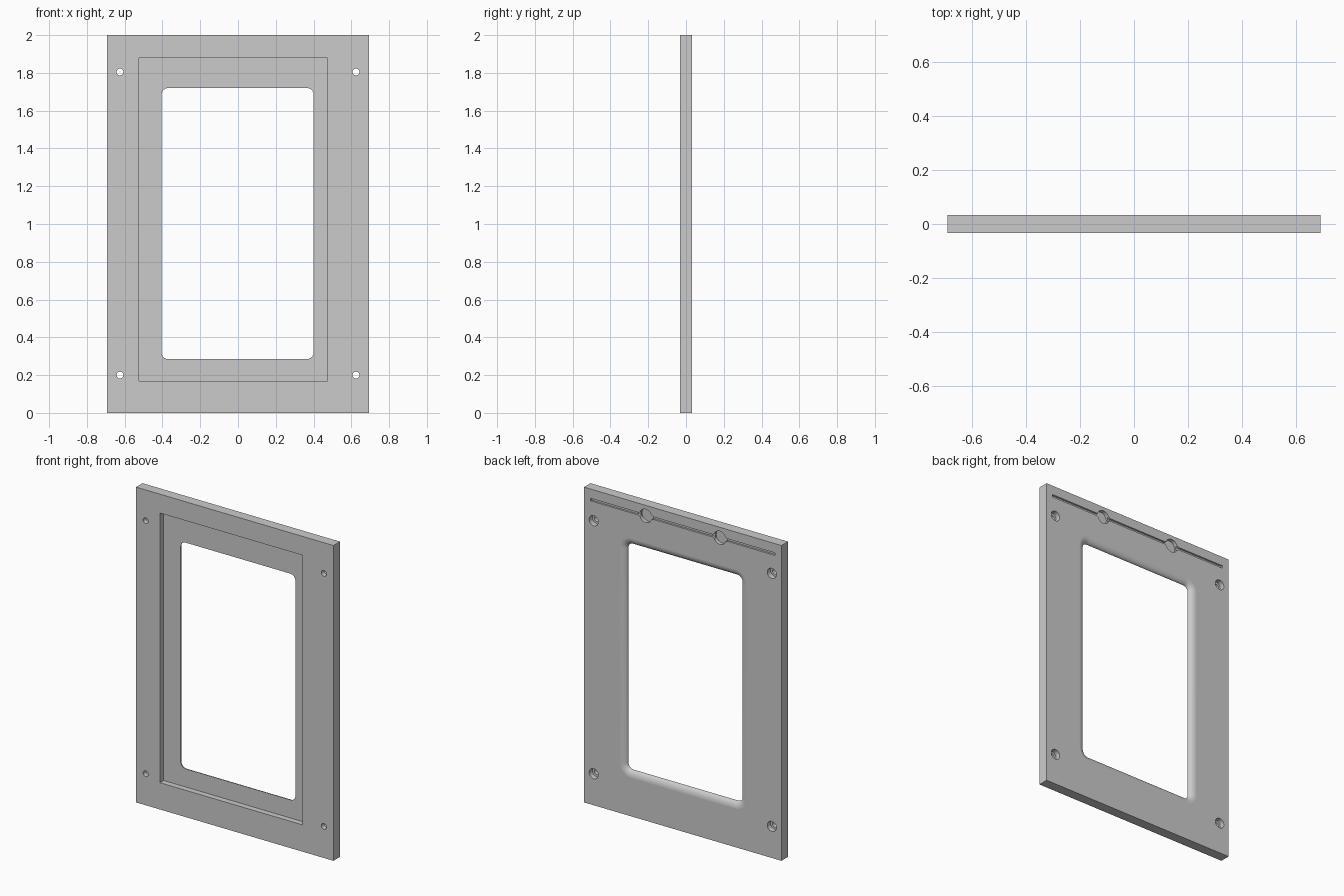
import bpy, bmesh
from math import sin, cos, pi, radians

if "Cube" in bpy.data.objects:
    bpy.data.objects.remove(bpy.data.objects["Cube"], do_unlink=True)

WIDTH, HEIGHT, BACK = 1.385, 2.0, 0.0325
FLOOR = 0.004      # depth position of the front recess floor
OUT = 0.06         # cutters reach past the plate

grey = bpy.data.materials.new("plain_grey")
grey.use_nodes = True
colour = (0.6, 0.6, 0.6, 1)
grey.diffuse_color = colour
grey.node_tree.nodes["Principled BSDF"].inputs["Base Color"].default_value = colour


def rect(x0, x1, z0, z1):
    return [(x0, z0), (x1, z0), (x1, z1), (x0, z1)]


def circle(x, z, r, n=32):
    return [(x + r * cos(2 * pi * i / n), z + r * sin(2 * pi * i / n)) for i in range(n)]


def rounded_rect(x0, x1, z0, z1, r, n=8):
    corners = [(x1 - r, z1 - r), (x0 + r, z1 - r), (x0 + r, z0 + r), (x1 - r, z0 + r)]
    return [(cx + r * cos(pi / 2 * (q + i / n)), cz + r * sin(pi / 2 * (q + i / n)))
            for q, (cx, cz) in enumerate(corners) for i in range(n + 1)]


def loft(name, rings):
    """Closed solid through (outline, y) rings with equal point counts."""
    bm = bmesh.new()
    loops = [[bm.verts.new((x, y, z)) for x, z in outline] for outline, y in rings]
    for a, b in zip(loops, loops[1:]):
        for i in range(len(a)):
            j = (i + 1) % len(a)
            bm.faces.new((a[i], a[j], b[j], b[i]))
    bm.faces.new(loops[0])
    bm.faces.new(loops[-1])
    bmesh.ops.recalc_face_normals(bm, faces=bm.faces)
    mesh = bpy.data.meshes.new(name)
    bm.to_mesh(mesh)
    bm.free()
    mesh.materials.append(grey)
    obj = bpy.data.objects.new(name, mesh)
    bpy.context.collection.objects.link(obj)
    return obj


def pocket(name, outline, depth):
    return loft(name, [(outline, BACK - depth), (outline, OUT)])


# Plate
outer = rect(-WIDTH / 2, WIDTH / 2, 0, HEIGHT)
frame = loft("frame_plate", [(outer, -BACK), (outer, BACK)])

# Front recess
recess = rect(-0.525, 0.475, 0.17, 1.88)
cutters = [loft("recess_cutter", [(recess, -OUT), (recess, FLOOR)])]

# Window opening, rounded over towards the back
def window(grow):
    return rounded_rect(-0.405 - grow, 0.4 + grow, 0.285 - grow, 1.72 + grow, 0.035 + grow)

rings = [(window(0), -OUT)]
steps = 10
for i in range(steps + 1):
    t = pi / 2 * i / steps
    rings.append((window(0.045 * (1 - cos(t))), FLOOR + (BACK + 0.0002 - FLOOR) * sin(t)))
rings.append((window(0.045), OUT))
cutters.append(loft("window_cutter", rings))

# Corner screw holes, counterbored from the back
for x in (-0.625, 0.625):
    for z in (0.2, 1.805):
        small, large = circle(x, z, 0.018), circle(x, z, 0.032)
        cutters.append(loft("screw_cutter", [(small, -OUT), (small, 0), (large, 0), (large, OUT)]))

# Hanging groove with two flared round pockets on the back
TOP = 1.933
cutters.append(pocket("groove_cutter", rect(-0.646, 0.646, TOP - 0.008, TOP + 0.008), 0.012))
for x in (-0.26, 0.26):
    flare = [(x - 0.065, TOP), (x, TOP - 0.036), (x + 0.065, TOP), (x, TOP + 0.036)]
    cutters.append(pocket("flare_cutter", flare, 0.014))
    cutters.append(pocket("hanger_cutter", circle(x, TOP, 0.042), 0.024))

# Cut everything out of the plate
bpy.context.view_layer.objects.active = frame
for cutter in cutters:
    cutter.hide_render = True
    mod = frame.modifiers.new("cut", "BOOLEAN")
    mod.operation, mod.solver, mod.object = "DIFFERENCE", "EXACT", cutter
    bpy.ops.object.modifier_apply(modifier=mod.name)
    bpy.data.objects.remove(cutter, do_unlink=True)

# Smooth the curved walls, keep the flat faces flat
for obj in bpy.context.selected_objects:
    obj.select_set(False)
frame.select_set(True)
bpy.ops.object.shade_smooth_by_angle(angle=radians(30))
for face in frame.data.polygons:
    if max(abs(c) for c in face.normal) > 0.9999:
        face.use_smooth = False
